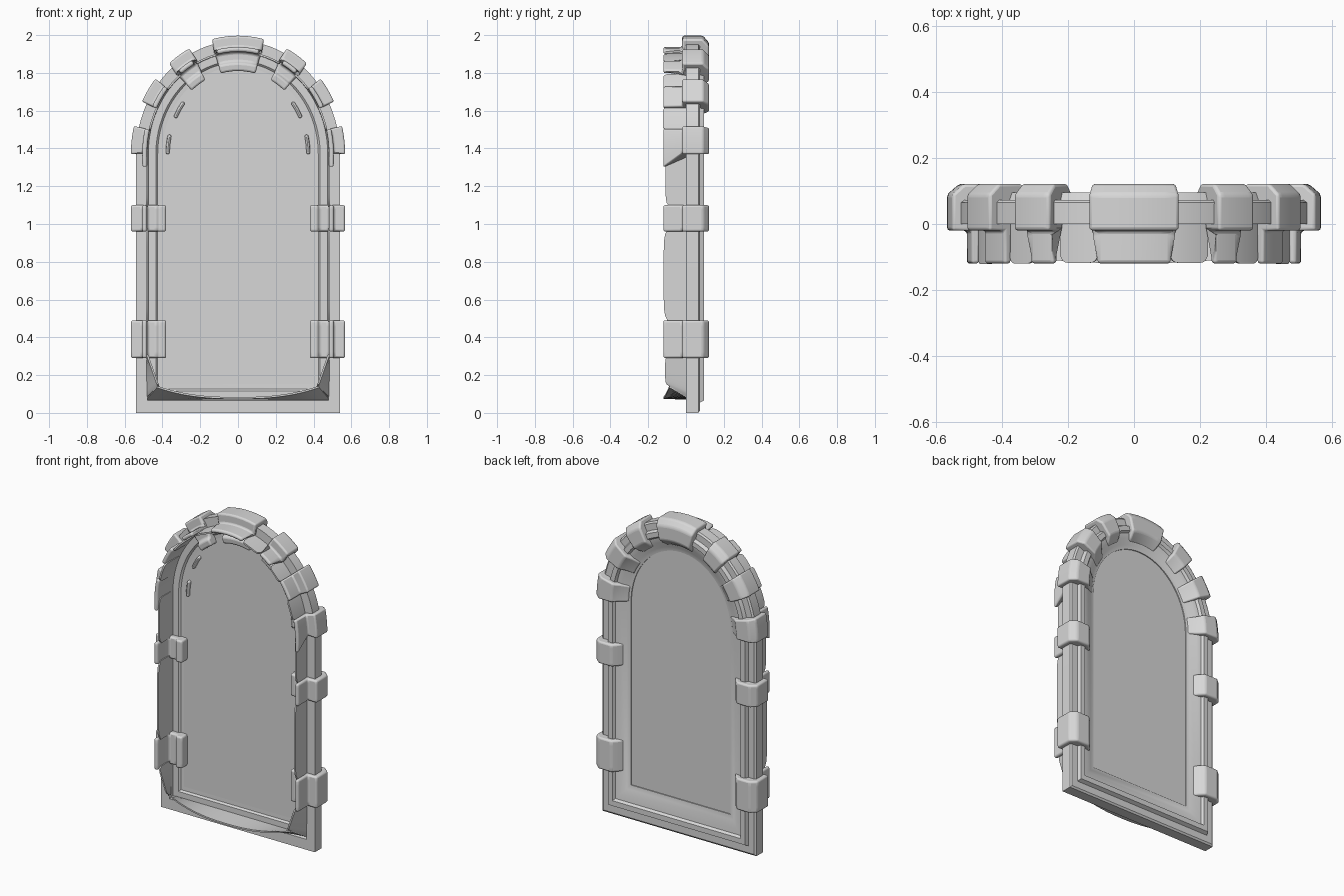
import bpy, bmesh, math

cube = bpy.data.objects.get("Cube")
if cube:
    bpy.data.objects.remove(cube, do_unlink=True)

HALF_W, RISE, SPRING = 0.54, 0.60, 1.37   # half width, arch rise, spring line

stone = bpy.data.materials.new("grey_stone")
stone.use_nodes = True
GREY = (0.68, 0.68, 0.68, 1)
stone.diffuse_color = GREY
stone.node_tree.nodes["Principled BSDF"].inputs["Base Color"].default_value = GREY


def arch_point(u, n, y):
    """u < 0: height below spring line, 0..pi: arch angle; n: outward offset."""
    if u < 0:
        return (HALF_W + n, y, SPRING + u)
    return ((HALF_W + n) * math.cos(u), y, SPRING + (RISE + n) * math.sin(u))


def steps(a, b, count):
    return [a + (b - a) * i / count for i in range(count + 1)]


def make(name, rings, loop=False, bevel=0.0, mirror=False):
    """Skin a list of closed rings into a solid."""
    bm = bmesh.new()
    vs = [[bm.verts.new(p) for p in ring] for ring in rings]
    k = len(vs[0])
    for i in range(len(vs) if loop else len(vs) - 1):
        a, b = vs[i], vs[(i + 1) % len(vs)]
        for j in range(k):
            bm.faces.new((a[j], a[(j + 1) % k], b[(j + 1) % k], b[j]))
    if not loop:
        bm.faces.new(vs[0])
        bm.faces.new(vs[-1])
    bmesh.ops.recalc_face_normals(bm, faces=bm.faces)
    mesh = bpy.data.meshes.new(name)
    bm.to_mesh(mesh)
    bm.free()
    mesh.materials.append(stone)
    obj = bpy.data.objects.new(name, mesh)
    bpy.context.collection.objects.link(obj)
    if bevel:
        mod = obj.modifiers.new("rounded_edges", 'BEVEL')
        mod.width, mod.segments = bevel, 3
        mod.limit_method, mod.angle_limit = 'ANGLE', math.radians(35)
    if mirror:
        mod = obj.modifiers.new("other_side", 'MIRROR')
        mod.use_mirror_merge = False
    bpy.ops.object.select_all(action='DESELECT')
    obj.select_set(True)
    bpy.context.view_layer.objects.active = obj
    bpy.ops.object.shade_smooth_by_angle(angle=math.radians(25))
    return obj


def outline(n, y):
    """Whole arched outline at an inset, with square bottom corners."""
    bottom = -1.1 * n
    arch = [arch_point(u, n, y) for u in steps(0, math.pi, 40)]
    return [(HALF_W + n, y, bottom)] + arch + [(-HALF_W - n, y, bottom)]


# Moulded frame running round the opening, with a deep sloping rim behind
frame_profile = [(0, 0), (-.06, 0), (-.065, .025), (-.105, .025), (-.115, .035),
                 (-.14, .036), (-.19, .042), (-.19, .052), (-.165, .056), (-.13, .075),
                 (-.10, .08), (-.09, .095), (-.06, .095), (-.05, .073), (-.01, .073),
                 (0, .065)]
make("frame", [outline(n, y) for n, y in frame_profile], loop=True)

# Flat panel filling the opening
panel_profile = [(-.138, .034), (-.18, .034), (-.18, .046)]
make("panel", [outline(n, y) for n, y in panel_profile])

# Stone blocks gripping the frame, each with a fin reaching forward
fin = [(-.033, -.12), (-.058, -.12)]
face = [(.027, -.02), (-.033, -.02)]
back_side = [(-.13, .09), (-.10, .122), (-.01, .122), (.027, .09)]
closed_profile = face + [(-.033, -.035)] + fin + [
    (-.058, -.035), (-.062, -.005), (-.11, -.005), (-.118, -.025),
    (-.16, -.02), (-.16, .045)] + back_side
open_profile = face + fin + [(-.062, .04), (-.158, .04), (-.160, .015),
                             (-.178, .015), (-.178, .055)] + back_side


def block(name, u0, u1, profile, low=0.0, high=0.0, mirror=True):
    """low and high draw in the two ends of the fin."""
    rings = []
    for t in steps(0, 1, 6):
        u = u0 + (u1 - u0) * t
        shift = low * (1 - t) - high * t
        rings.append([arch_point(u + shift * (y < -.03), n, y) for n, y in profile])
    make(name, rings, bevel=.011, mirror=mirror)


spans = [(.29 - SPRING, .49 - SPRING), (.96 - SPRING, 1.10 - SPRING),
         (0, .24), (.46, .69), (.87, 1.10)]
block("base_blocks", *spans[0], closed_profile)
block("middle_blocks", *spans[1], closed_profile)
block("spring_blocks", *spans[2], open_profile, low=-.07)
block("shoulder_blocks", *spans[3], open_profile)
block("upper_blocks", *spans[4], closed_profile, low=.03, high=.03)
block("keystone", 1.325, math.pi - 1.325, closed_profile, low=.02, high=.02, mirror=False)


# Thin reveal walls between the blocks, with rounded front corners
def reveal(name, u0, u1, reach, lean=0.0):
    """lean folds the bottom of the front edge inward and upward."""
    rings = []
    for i, u in enumerate(steps(u0, u1, 14)):
        t = i / 7 - 1
        depth = -reach * (1 - .2 * abs(t) ** 8)
        fold = lean * (1 - i / 14)
        rings.append([arch_point(u, -.054, .01), arch_point(u + fold, -.054 - fold, depth),
                      arch_point(u + fold, -.064 - fold, depth), arch_point(u, -.064, .01)])
    make(name, rings, mirror=True)


edges = [(.08 - SPRING, spans[0][0])]
edges += [(a[1], b[0]) for a, b in zip(spans, spans[1:])] + [(spans[-1][1], 1.325)]
reaches = {"foot": .11, "lower": .118, "side": .108,
           "haunch": .122, "curve": .12, "crown": .118}
for (label, reach), (u0, u1) in zip(reaches.items(), edges):
    foot = label == "foot"
    reveal(label + "_reveals", u0 - (0 if foot else .01), u1 + .02, reach, .06 * foot)

# Bowed sill across the bottom, its front corners turned up to meet the walls
sill = []
for s in steps(-1, 1, 24):
    back, front = .485 * s, .43 * s
    depth = -.12 + .032 * s * s
    lift = .06 * abs(s) ** 2.5
    sill.append([(back, .02, .07), (front, depth, .074 + lift),
                 (front, depth, .084 + lift), (back, .02, .084)])
make("sill", sill)
